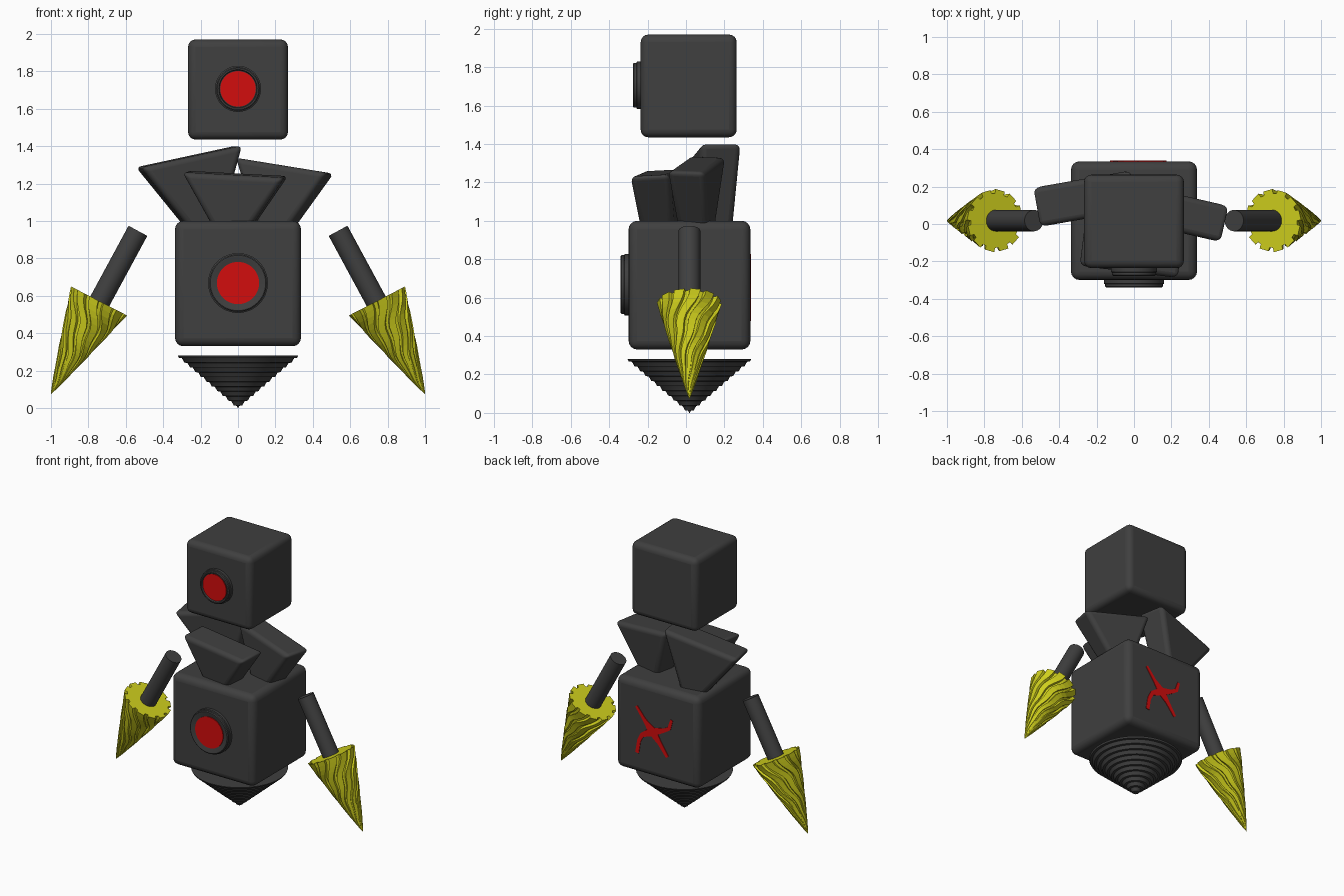
import bpy, bmesh, math
from mathutils import Vector, Matrix, Euler

cube = bpy.data.objects.get("Cube")
if cube:
    bpy.data.objects.remove(cube, do_unlink=True)


def material(name, rgb):
    m = bpy.data.materials.new(name)
    m.use_nodes = True
    m.diffuse_color = (*rgb, 1)
    m.node_tree.nodes["Principled BSDF"].inputs["Base Color"].default_value = (*rgb, 1)
    return m


GREY = material("dark_grey", (0.05, 0.05, 0.05))
RED = material("red", (0.65, 0.004, 0.004))
YELLOW = material("yellow", (0.62, 0.62, 0.012))
MID_Y = 0.018


def finish(name, bm, mat, smooth=None, bevel=0):
    bmesh.ops.recalc_face_normals(bm, faces=bm.faces)
    me = bpy.data.meshes.new(name)
    bm.to_mesh(me)
    bm.free()
    me.materials.append(mat)
    ob = bpy.data.objects.new(name, me)
    bpy.context.collection.objects.link(ob)
    if bevel:
        mod = ob.modifiers.new("Bevel", 'BEVEL')
        mod.width, mod.segments = bevel, 4
    if smooth:
        bpy.ops.object.select_all(action='DESELECT')
        ob.select_set(True)
        bpy.context.view_layer.objects.active = ob
        bpy.ops.object.shade_smooth_by_angle(angle=math.radians(smooth))
    return ob


def block(name, centre, top, bottom, height, rot=(0, 0, 0), bevel=0.03):
    """Rounded block; top and bottom are (width, depth), centre is the middle of the top."""
    bm = bmesh.new()
    bmesh.ops.create_cube(bm, size=1)
    for v in bm.verts:
        w, d = top if v.co.z > 0 else bottom
        v.co = (v.co.x * w, v.co.y * d, (v.co.z - 0.5) * height)
    turn = Euler([math.radians(a) for a in rot]).to_matrix().to_4x4()
    bm.transform(Matrix.Translation(centre) @ turn)
    return finish(name, bm, GREY, 40, bevel)


def skin(bm, rings):
    """Bridge equal rings of points, closing both ends."""
    loops = [[bm.verts.new(p) for p in ring] for ring in rings]
    n = len(loops[0])
    for a, b in zip(loops, loops[1:]):
        for i in range(n):
            j = (i + 1) % n
            bm.faces.new((a[i], a[j], b[j], b[i]))
    bm.faces.new(loops[0])
    bm.faces.new(loops[-1])


def lathe(name, profile, origin, axis, mat, sides=48, smooth=30):
    """Turn (radius, distance along axis) points about an axis."""
    turns = [math.tau * i / sides for i in range(sides)]
    bm = bmesh.new()
    skin(bm, [[(r * math.cos(a), r * math.sin(a), h) for a in turns] for r, h in profile])
    rot = Vector((0, 0, 1)).rotation_difference(Vector(axis)).to_matrix().to_4x4()
    bm.transform(Matrix.Translation(origin) @ rot)
    return finish(name, bm, mat, smooth)


# Head and body
block("head", (0, 0.014, 1.97), (0.534, 0.5), (0.534, 0.5), 0.535, bevel=0.04)
block("body", (0, MID_Y, 1.0), (0.674, 0.634), (0.674, 0.634), 0.67, bevel=0.045)

# Floating shoulder blocks
block("front_chest_block", (-0.015, -0.155, 1.25), (0.55, 0.21), (0.13, 0.17), 0.34, (3, 3, -7))
block("right_shoulder_block", (-0.262, 0.135, 1.345), (0.56, 0.215), (0.15, 0.17), 0.4, (0, -12, 10))
block("left_shoulder_block", (0.25, 0.055, 1.295), (0.51, 0.2), (0.13, 0.16), 0.38, (-2, 9, -13))

# Round eye and chest lamps
for part, r, y, z, lens in (("eye", 0.123, -0.236, 1.706, 0.095), ("chest", 0.16, -0.299, 0.668, 0.113)):
    rim = [(r, -0.02), (r, 0.02), (r - 0.006, 0.023), (r - 0.006, 0.036), (r - 0.012, 0.041),
           (r - 0.02, 0.041), (lens + 0.004, 0.03)]
    lathe(part + "_ring", rim, (0, y, z), (0, -1, 0), GREY)
    lathe(part + "_lens", [(lens, 0.028), (lens, 0.036)], (0, y, z), (0, -1, 0), RED)

# Stepped cone under the body
steps, height, radius = 11, 0.28, 0.322
profile = []
for i in range(steps):
    r, h = radius * (1 - i / steps), height * i / steps
    profile += [(r, h), (r - 0.006, h + 0.012), (r - 0.022, h + 0.014)]
profile.append((0.002, height))
lathe("base_cone", profile, (0, MID_Y, height), (0, 0, -1), GREY, 48, 20)


# Arms and twisted drills
def drill_ring(t, teeth=12, length=0.56, base=0.168):
    r = base * (1 - t) ** 0.92 + 0.001
    groove = r * 0.86
    twist = -1.9 * t + 0.07 * math.sin(t * 19)
    step = math.tau / teeth
    ring = []
    for k in range(teeth):
        for part, rad in ((0, groove), (0.05, r), (0.68, r * 0.98), (0.73, groove)):
            a = (k + part) * step + twist
            ring.append((rad * math.cos(a), rad * math.sin(a), -length * t))
    return ring


for side, label in ((1, "left"), (-1, "right")):
    mirror = Matrix.Diagonal((side, 1, 1, 1))
    axis = Vector((0.257, 0, -0.497)).normalized()
    tilt = Vector((0, 0, -1)).rotation_difference(axis).to_matrix().to_4x4()
    bm = bmesh.new()
    skin(bm, [drill_ring(i / 18) for i in range(19)])
    bm.transform(mirror @ Matrix.Translation((0.743, MID_Y, 0.572)) @ tilt)
    finish(label + "_drill", bm, YELLOW)
    top, end = Vector((side * 0.535, MID_Y, 0.947)), Vector((side * 0.75, MID_Y, 0.55))
    lathe(label + "_arm", [(0.057, 0), (0.057, (end - top).length)], top, (end - top).normalized(), GREY, 32)

# Painted mark on the back: tapered strokes as (x, z, half width)
strokes = [
    [(0.166, 0.82, 0.01), (0.10, 0.735, 0.014), (0.035, 0.665, 0.035)],
    [(0.035, 0.665, 0.035), (-0.02, 0.60, 0.018), (-0.085, 0.51, 0.012)],
    [(0.035, 0.665, 0.03), (-0.06, 0.70, 0.014), (-0.10, 0.725, 0.014), (-0.12, 0.79, 0.01)],
    [(0.035, 0.665, 0.03), (0.12, 0.62, 0.016), (0.145, 0.57, 0.014), (0.16, 0.48, 0.014)],
]
back = MID_Y + 0.316
bm = bmesh.new()
for stroke in strokes:
    rings = []
    for i, (x, z, w) in enumerate(stroke):
        a, b = stroke[max(i - 1, 0)], stroke[min(i + 1, len(stroke) - 1)]
        across = Vector((a[1] - b[1], b[0] - a[0])).normalized() * w
        rings.append([(x + s * across.x, y, z + s * across.y)
                      for s, y in ((1, back), (1, back + 0.005), (-1, back + 0.005), (-1, back))])
    skin(bm, rings)
finish("back_mark", bm, RED)
